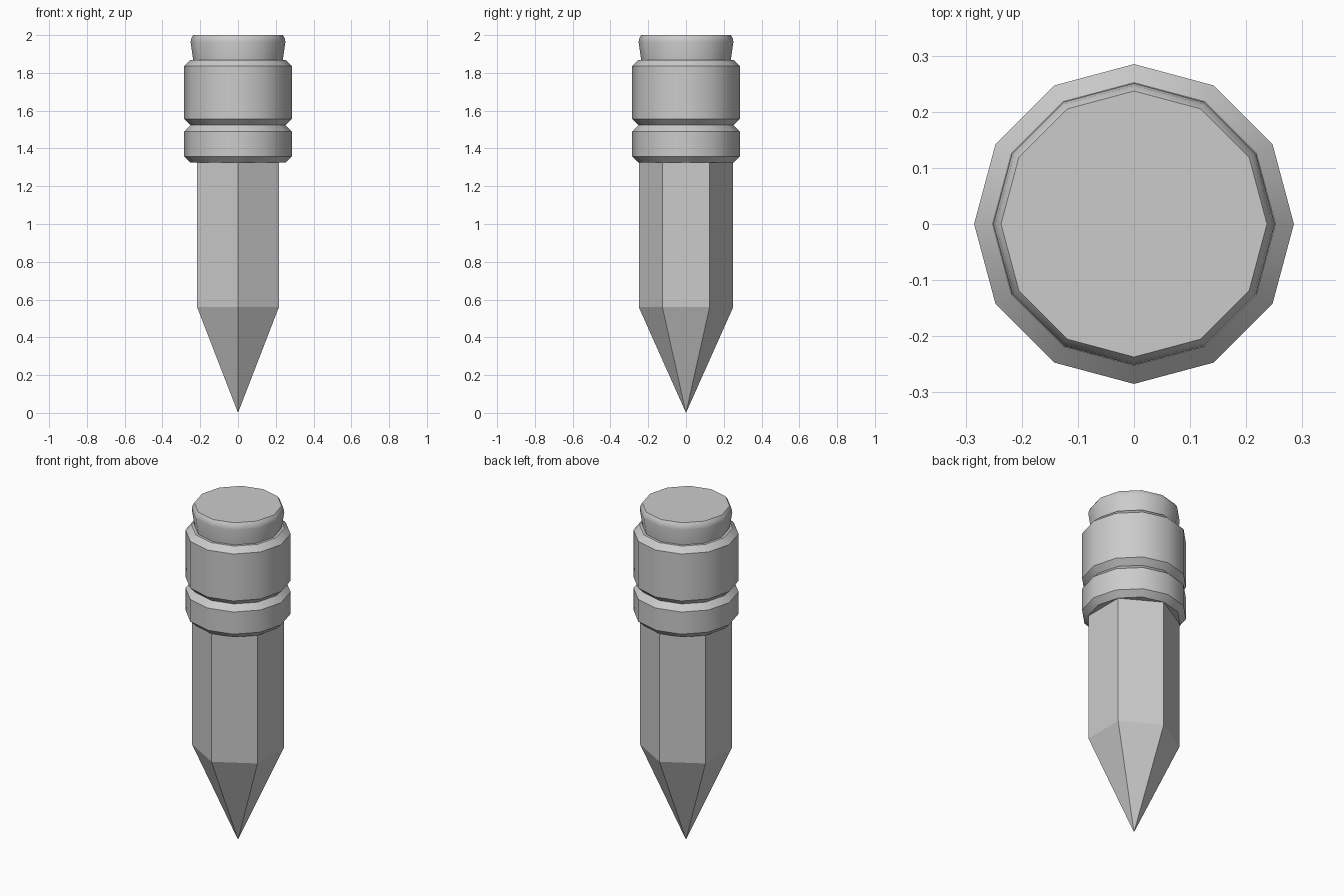
import bpy, bmesh, math

if "Cube" in bpy.data.objects:
    bpy.data.objects.remove(bpy.data.objects["Cube"])


def lathe(name, profile, sides, smooth=None):
    """Spin a (radius, z) profile into a closed solid, with one corner on the y axis."""
    bm = bmesh.new()
    rings = []
    for r, z in profile:
        if r == 0:
            rings.append([bm.verts.new((0, 0, z))] * sides)
        else:
            rings.append([bm.verts.new((r * math.cos(a), r * math.sin(a), z))
                          for a in (math.pi / 2 + 2 * math.pi * i / sides for i in range(sides))])
    for low, high in zip(rings, rings[1:]):
        for i in range(sides):
            j = (i + 1) % sides
            corners = [low[i], low[j], high[j], high[i]]
            bm.faces.new(list(dict.fromkeys(corners)))
    # caps
    if profile[0][0] > 0:
        bm.faces.new(rings[0][::-1])
    if profile[-1][0] > 0:
        bm.faces.new(rings[-1])
    bmesh.ops.recalc_face_normals(bm, faces=bm.faces)
    mesh = bpy.data.meshes.new(name)
    bm.to_mesh(mesh)
    bm.free()
    obj = bpy.data.objects.new(name, mesh)
    bpy.context.collection.objects.link(obj)
    if smooth:
        bpy.ops.object.select_all(action='DESELECT')
        obj.select_set(True)
        bpy.context.view_layer.objects.active = obj
        bpy.ops.object.shade_smooth_by_angle(angle=math.radians(smooth))
    return obj


# six-sided shaft sharpened to a point
lathe("shaft", [(0, 0), (0.25, 0.56), (0.25, 1.34)], 6)

# metal band with bevelled rims and a groove
lathe("metal_band", [(0.252, 1.325), (0.285, 1.358), (0.285, 1.49), (0.252, 1.523),
                     (0.285, 1.556), (0.285, 1.836), (0.252, 1.868)], 12, 35)

# rubber eraser, slightly flared with a bevelled top
lathe("eraser", [(0.236, 1.85), (0.237, 1.868), (0.251, 1.963),
                 (0.247, 1.985), (0.237, 2.0)], 12, 35)
